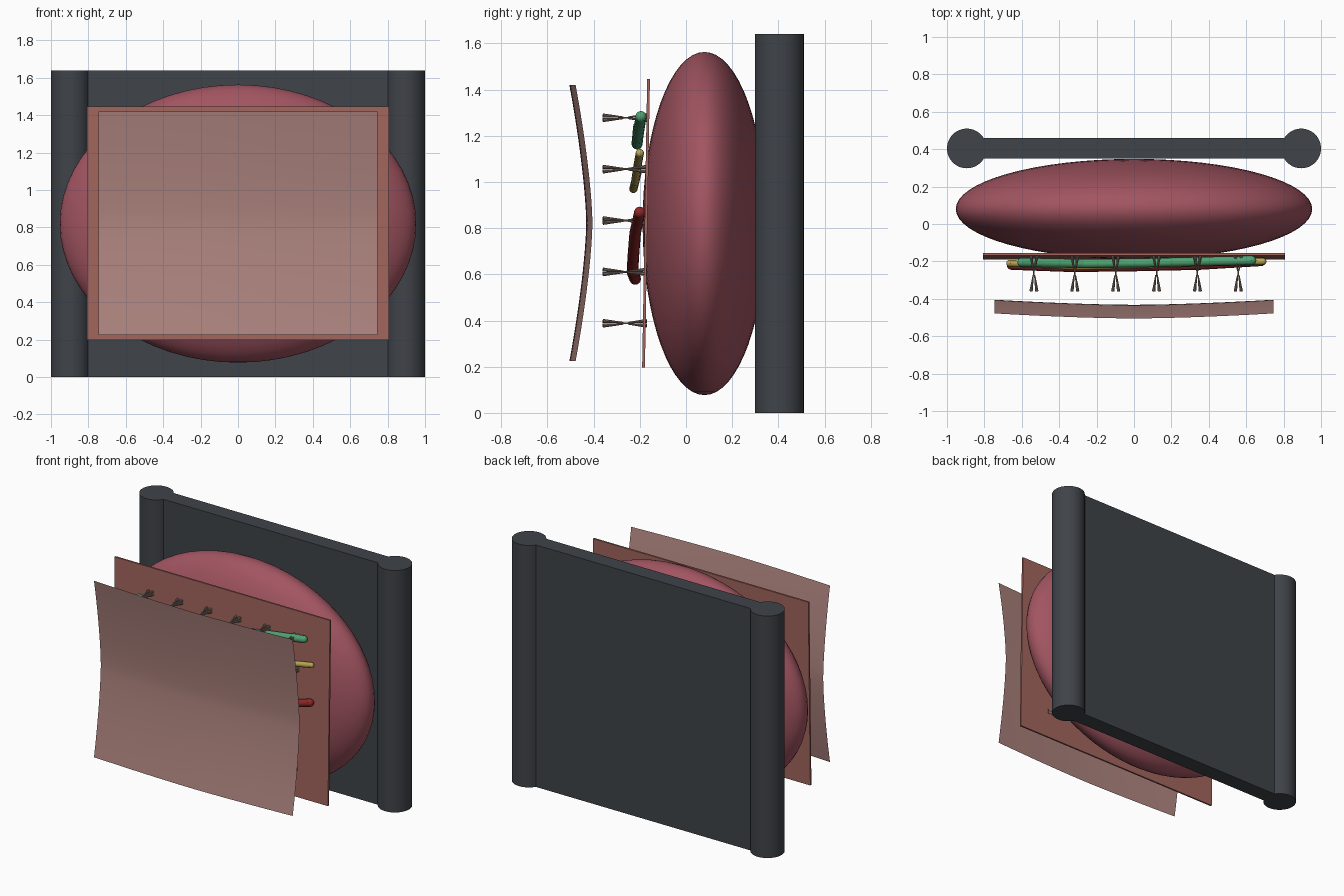
import bpy, bmesh, math
from mathutils import Vector

if "Cube" in bpy.data.objects:
    bpy.data.objects.remove(bpy.data.objects["Cube"])


def material(name, rgb):
    m = bpy.data.materials.new(name)
    m.diffuse_color = (*rgb, 1)
    m.use_nodes = True
    m.node_tree.nodes["Principled BSDF"].inputs["Base Color"].default_value = m.diffuse_color
    return m


DARK = material("dark_grey", (0.05, 0.056, 0.066))
PINK = material("deep_pink", (0.36, 0.09, 0.12))
FLESH = material("flesh", (0.36, 0.13, 0.11))
PALE = material("pale_flesh", (0.42, 0.23, 0.21))
BROWN = material("grey_brown", (0.22, 0.16, 0.13))
GREEN = material("green", (0.08, 0.36, 0.17))
YELLOW = material("yellow", (0.5, 0.38, 0.09))
RED = material("red", (0.28, 0.02, 0.02))


def finish(name, mat, smooth=True):
    o = bpy.context.object
    o.name = name
    o.data.materials.append(mat)
    if smooth:
        bpy.ops.object.shade_smooth_by_angle(angle=math.radians(35))
    return o


def box(name, mat, loc, size, rot=(0, 0, 0)):
    bpy.ops.mesh.primitive_cube_add(size=1, location=loc, rotation=rot)
    bpy.context.object.scale = size
    return finish(name, mat, False)


def mesh_object(name, bm, mat):
    me = bpy.data.meshes.new(name)
    bm.to_mesh(me)
    bm.free()
    o = bpy.data.objects.new(name, me)
    bpy.context.collection.objects.link(o)
    bpy.ops.object.select_all(action='DESELECT')
    bpy.context.view_layer.objects.active = o
    o.select_set(True)
    return finish(name, mat)


# Backing plate between two round posts
box("back_plate", DARK, (0, 0.405, 0.82), (1.7, 0.11, 1.64))
for side, label in ((-1, "left"), (1, "right")):
    bpy.ops.mesh.primitive_cylinder_add(vertices=48, radius=0.106, depth=1.64,
                                        location=(side * 0.894, 0.404, 0.82))
    finish(label + "_post", DARK)

# Flattened muscle body
bpy.ops.mesh.primitive_uv_sphere_add(segments=64, ring_count=32, location=(0, 0.08, 0.82))
bpy.context.object.scale = (0.953, 0.268, 0.743)
finish("muscle_body", PINK)

# Slightly tilted inner sheet
box("inner_sheet", FLESH, (0, -0.173, 0.822), (1.615, 0.012, 1.25),
    (math.radians(-1), 0, 0))

# Curved outer sheet with a soft crease at mid height
bm = bmesh.new()
bmesh.ops.create_grid(bm, x_segments=24, y_segments=24, size=1)
for v in bm.verts:
    u, t = v.co.x, v.co.y
    v.co = (0.745 * u,
            -0.405 - 0.027 * (1 - abs(u) ** 1.6) - 0.073 * abs(t) ** 1.5,
            0.822 + 0.598 * t)
mesh_object("outer_sheet", bm, PALE)


# Round-ended vessels and nerve
def rod(bm, a, b, r1, r2, sides):
    a, b = Vector(a), Vector(b)
    d = b - a
    mat = d.to_track_quat('Z', 'Y').to_matrix().to_4x4()
    mat.translation = (a + b) / 2
    bmesh.ops.create_cone(bm, cap_ends=True, segments=sides, radius1=r1, radius2=r2,
                          depth=d.length, matrix=mat)


def tube(name, mat, pts, r):
    bm = bmesh.new()
    for a, b in zip(pts, pts[1:]):
        rod(bm, a, b, r, r, 16)
    for p in pts:
        ball = bmesh.ops.create_uvsphere(bm, u_segments=16, v_segments=8, radius=r)
        bmesh.ops.translate(bm, verts=ball["verts"], vec=p)
    mesh_object(name, bm, mat)


tube("green_vessel", GREEN, [(-0.6, -0.205, 1.24), (-0.27, -0.212, 1.165), (0.05, -0.208, 1.2),
                             (0.38, -0.2, 1.25), (0.63, -0.195, 1.283)], 0.024)
tube("yellow_nerve", YELLOW, [(-0.665, -0.21, 1.04), (-0.3, -0.228, 0.97), (0.05, -0.22, 1.0),
                              (0.35, -0.21, 1.07), (0.69, -0.2, 1.125)], 0.018)
tube("red_vessel", RED, [(-0.655, -0.22, 0.58), (-0.33, -0.232, 0.61), (0, -0.228, 0.68),
                         (0.35, -0.22, 0.78), (0.68, -0.2, 0.868)], 0.025)

# Grid of double-ended bristle tufts
bm = bmesh.new()
for i in range(6):
    for k in range(5):
        x, z = -0.535 + 0.2185 * i, 0.388 + 0.2225 * k
        for tip, waist in ((-0.36, -0.272), (-0.17, -0.25)):
            for n in range(4):
                a = math.pi / 4 + n * math.pi / 2
                c, s = math.cos(a), math.sin(a)
                rod(bm, (x + 0.005 * c, waist, z + 0.004 * s),
                    (x + 0.022 * c, tip, z + 0.014 * s), 0.003, 0.009, 8)
        rod(bm, (x, -0.28, z), (x, -0.24, z), 0.004, 0.004, 8)
mesh_object("bristle_tufts", bm, BROWN)
